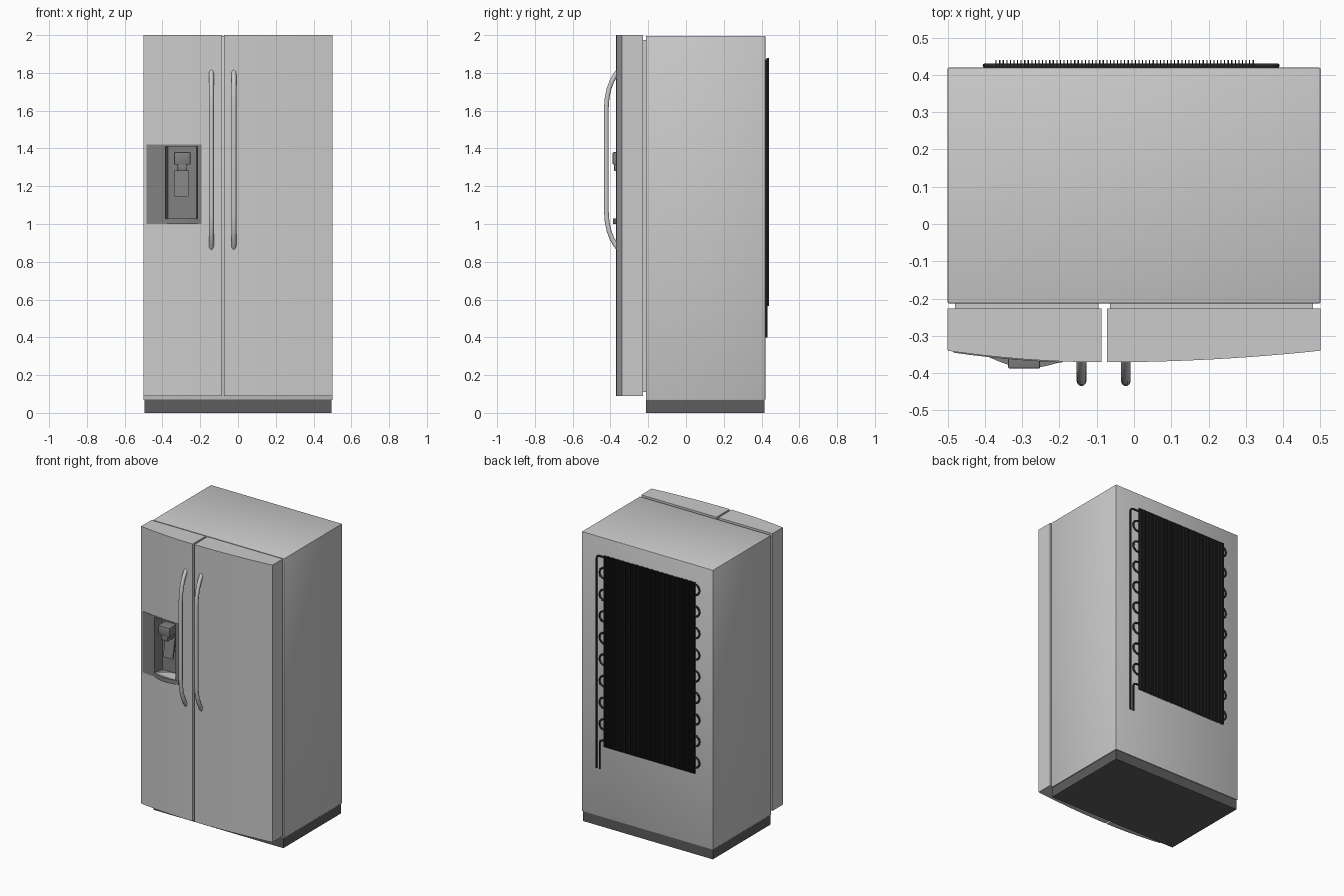
import bpy, bmesh, math

if "Cube" in bpy.data.objects:
    bpy.data.objects.remove(bpy.data.objects["Cube"])


def material(name, v):
    m = bpy.data.materials.new(name)
    m.diffuse_color = (v, v, v, 1)
    m.use_nodes = True
    m.node_tree.nodes["Principled BSDF"].inputs["Base Color"].default_value = m.diffuse_color
    return m


PLINTH = material("dark_grey", 0.11)
PANEL = material("panel_grey", 0.22)
BLACK = material("black", 0.02)


def finish(name, bm, mat=None, smooth=False):
    me = bpy.data.meshes.new(name)
    bm.to_mesh(me)
    bm.free()
    ob = bpy.data.objects.new(name, me)
    bpy.context.collection.objects.link(ob)
    if mat:
        me.materials.append(mat)
    select(ob)
    if smooth:
        bpy.ops.object.shade_smooth_by_angle(angle=math.radians(35))
    return ob


def select(ob):
    bpy.ops.object.select_all(action='DESELECT')
    ob.select_set(True)
    bpy.context.view_layer.objects.active = ob


def add_box(bm, x0, x1, y0, y1, z0, z1):
    vs = bmesh.ops.create_cube(bm, size=1)["verts"]
    for v in vs:
        v.co.x = x1 if v.co.x > 0 else x0
        v.co.y = y1 if v.co.y > 0 else y0
        v.co.z = z1 if v.co.z > 0 else z0
    return vs


def box(name, dims, mat=None, bevel=0):
    bm = bmesh.new()
    add_box(bm, *dims)
    if bevel:
        bmesh.ops.bevel(bm, geom=bm.edges[:], offset=bevel, segments=2,
                        profile=0.5, affect='EDGES')
    return finish(name, bm, mat, bevel > 0)


def prism(name, outline, z0, z1, mat=None):
    """Extrude an xy outline upward."""
    bm = bmesh.new()
    f = bm.faces.new([bm.verts.new((x, y, z0)) for x, y in outline])
    r = bmesh.ops.extrude_face_region(bm, geom=[f])
    for v in r["geom"]:
        if isinstance(v, bmesh.types.BMVert):
            v.co.z = z1
    bmesh.ops.recalc_face_normals(bm, faces=bm.faces[:])
    return finish(name, bm, mat, True)


def tube(name, paths, radius, mat=None, res=2):
    cu = bpy.data.curves.new(name, 'CURVE')
    cu.dimensions = '3D'
    cu.bevel_depth, cu.bevel_resolution, cu.use_fill_caps = radius, res, True
    for pts in paths:
        s = cu.splines.new('POLY')
        s.points.add(len(pts) - 1)
        for p, c in zip(s.points, pts):
            p.co = (*c, 1)
    ob = bpy.data.objects.new(name, cu)
    bpy.context.collection.objects.link(ob)
    if mat:
        cu.materials.append(mat)
    select(ob)
    bpy.ops.object.convert(target='MESH')
    bpy.ops.object.shade_smooth_by_angle(angle=math.radians(50))
    return ob


def front_y(x):
    """Bowed front surface shared by both doors."""
    c = -0.08
    w = 0.42 if x < c else 0.58
    return -0.371 + 0.031 * ((x - c) / w) ** 2


def bowed(name, x0, x1, back, z0, z1, mat=None, offset=0, n=14):
    xs = [x0 + (x1 - x0) * i / n for i in range(n + 1)]
    front = [(x, front_y(x) - offset) for x in xs]
    if back is None:
        rear = [(x, front_y(x) + 0.004) for x in reversed(xs)]
    else:
        rear = [(x1, back), (x0, back)]
    return prism(name, front + rear, z0, z1, mat)


# cabinet, plinth and door seal
box("cabinet", (-0.5, 0.5, -0.213, 0.42, 0.068, 1.995), bevel=0.003)
box("plinth", (-0.495, 0.495, -0.213, 0.415, 0, 0.07), PLINTH)
for side, x0, x1 in (("left", -0.48, -0.095), ("right", -0.065, 0.48)):
    box(side + "_door_seal", (x0, x1, -0.23, -0.21, 0.11, 1.975))

# doors and dispenser face
left = bowed("left_door", -0.5, -0.087, -0.227, 0.09, 2.0)
bowed("right_door", -0.073, 0.5, -0.227, 0.09, 2.0)
face = bowed("dispenser_panel", -0.485, -0.192, None, 1.0, 1.42, PANEL, 0.003)

# opening cut through the panel into the left door
RX0, RX1, RZ0, RZ1 = -0.385, -0.215, 1.03, 1.41
cutter = box("recess_cutter", (RX0, RX1, -0.45, -0.289, RZ0, RZ1))
cutter.hide_render = True
for ob in (left, face):
    select(ob)
    m = ob.modifiers.new("recess", 'BOOLEAN')
    m.operation, m.solver, m.object = 'DIFFERENCE', 'EXACT', cutter
    bpy.ops.object.modifier_move_to_index(modifier="recess", index=0)
    bpy.ops.object.modifier_apply(modifier="recess")
bpy.data.objects.remove(cutter)

# tapered liner of the recess
bm = bmesh.new()
rim = [(RX0, RZ0), (RX1, RZ0), (RX1, RZ1), (RX0, RZ1)]
a = [bm.verts.new((x, front_y(x) - 0.003, z)) for x, z in rim]
b = [bm.verts.new((x + (0.015 if x == RX0 else -0.004), -0.292, z)) for x, z in rim]
bm.faces.new(b)
for i in range(4):
    j = (i + 1) % 4
    bm.faces.new((a[i], a[j], b[j], b[i]))
finish("dispenser_recess", bm, PANEL)

# spout housing, paddle and drip tray
box("spout_housing", (-0.338, -0.252, -0.388, -0.292, 1.315, 1.38), PANEL, 0.004)
box("spout", (-0.32, -0.27, -0.38, -0.3, 1.28, 1.317), PANEL, 0.004)
bm = bmesh.new()
for v in add_box(bm, -0.335, -0.262, -0.312, -0.302, 1.145, 1.285):
    v.co.y -= 0.025 if v.co.z < 1.2 else 0
finish("dispenser_paddle", bm, PANEL)
lip = [(-0.39 + 0.19 * i / 12) for i in range(13)]
tray = [(x, front_y(x) - 0.003 - 0.02 * math.sin(math.pi * i / 12))
        for i, x in enumerate(lip)]
prism("drip_tray", tray + [(-0.2, -0.35), (-0.39, -0.35)], 1.0, 1.03, PANEL)

# bowed door handles, symmetric about mid height
half = [(-0.36, 0.468), (-0.375, 0.448), (-0.393, 0.415), (-0.408, 0.375),
        (-0.418, 0.325), (-0.422, 0.27), (-0.422, 0.0)]
for side, x in (("left", -0.141), ("right", -0.022)):
    pts = [(x, y, 1.34 + z) for y, z in half]
    pts += [(x, y, 1.34 - z) for y, z in reversed(half[:-1])]
    tube(side + "_handle", [pts], 0.013, res=3)

# condenser: serpentine pipe with return bends and feed pipes
ROWS, TOP, BOTTOM = 18, 1.865, 0.60
step = (TOP - BOTTOM) / (ROWS - 1)
y = 0.425
path = [(0.385, y, 0.40), (0.385, y, TOP - 0.02), (0.378, y, TOP - 0.005), (0.365, y, TOP)]
for i in range(ROWS):
    z, s = TOP - i * step, (-1 if i % 2 == 0 else 1)
    end = -0.363 if s < 0 else 0.325
    if i == ROWS - 1:
        path += [(0.34, y, z), (0.355, y, z - 0.006), (0.36, y, z - 0.02), (0.36, y, 0.40)]
        break
    for k in range(9):
        t = math.pi * k / 8
        path.append((end + s * step / 2 * math.sin(t), y,
                     z - step / 2 + step / 2 * math.cos(t)))
tube("condenser_pipe", [path], 0.006, BLACK)

# condenser fins
bm = bmesh.new()
FINS = 73
for i in range(FINS):
    x = -0.37 + 0.69 * i / (FINS - 1)
    add_box(bm, x - 0.0015, x + 0.0015, 0.426, 0.44, 0.565, 1.88)
finish("condenser_fins", bm, BLACK)
